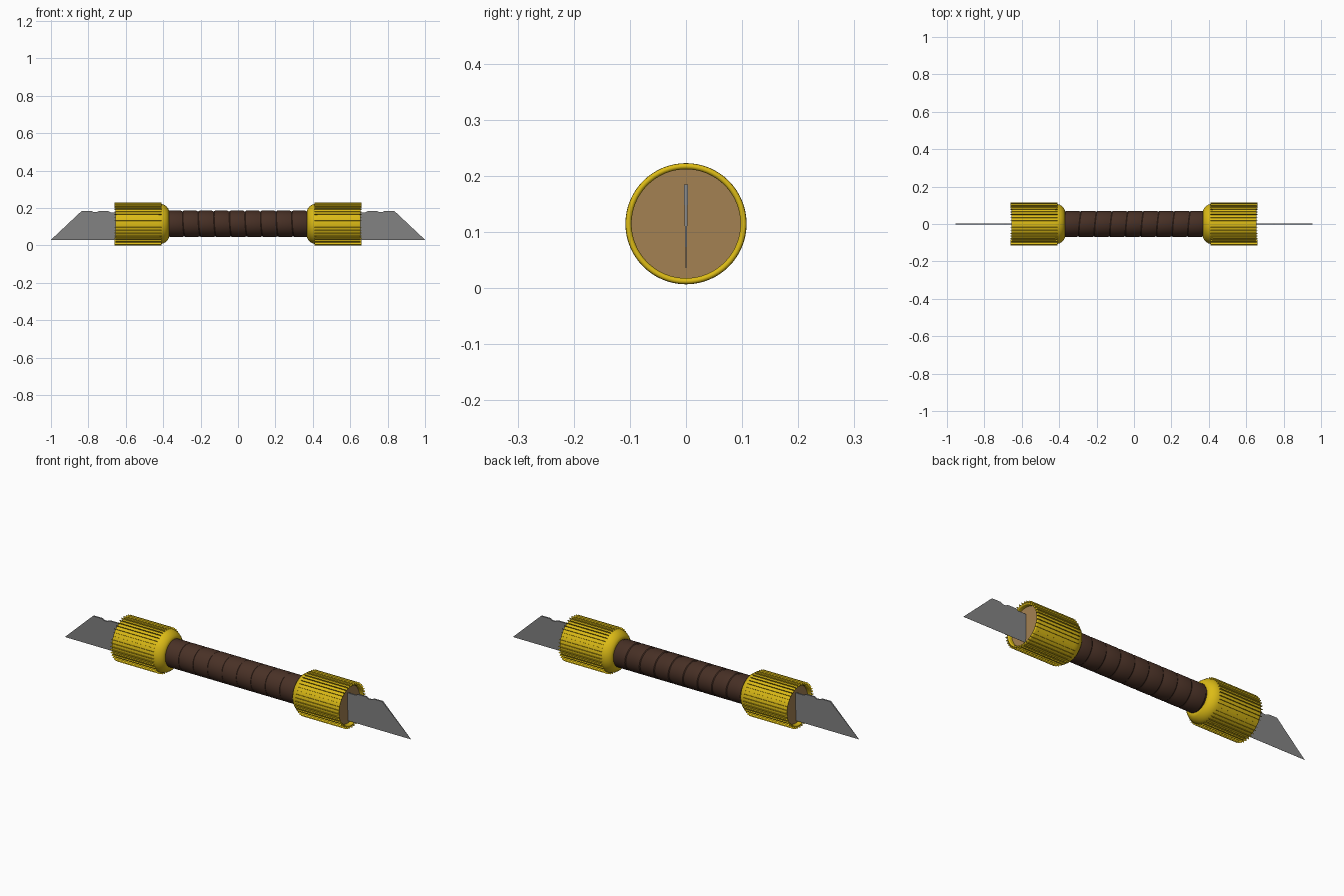
import bpy, bmesh, math

if "Cube" in bpy.data.objects:
    bpy.data.objects.remove(bpy.data.objects["Cube"])

CZ = 0.115  # height of the long axis
SEG = 64


def material(name, rgb):
    m = bpy.data.materials.new(name)
    m.diffuse_color = (*rgb, 1)
    m.use_nodes = True
    m.node_tree.nodes["Principled BSDF"].inputs["Base Color"].default_value = m.diffuse_color
    return m


BRASS = material("brass yellow", (0.72, 0.50, 0.008))
LEATHER = material("dark brown leather", (0.065, 0.030, 0.019))
STEEL = material("blade grey", (0.23, 0.23, 0.23))
WOOD = material("tan wood", (0.37, 0.22, 0.085))


def finish(bm, name, mat, smooth=True, normals=True):
    if normals:
        bmesh.ops.recalc_face_normals(bm, faces=bm.faces)
    me = bpy.data.meshes.new(name)
    bm.to_mesh(me)
    bm.free()
    me.materials.append(mat)
    ob = bpy.data.objects.new(name, me)
    bpy.context.collection.objects.link(ob)
    if smooth:
        bpy.ops.object.select_all(action='DESELECT')
        ob.select_set(True)
        bpy.context.view_layer.objects.active = ob
        bpy.ops.object.shade_smooth_by_angle(angle=math.radians(35))
    return ob


def lathe(name, profile, mat, tilt=0.0, caps=True):
    """Spin (x, radius) points around the x axis; tilt skews the inner rings."""
    bm = bmesh.new()
    rings = []
    for i, (x, r) in enumerate(profile):
        t = tilt if 0 < i < len(profile) - 1 else 0
        ring = []
        for k in range(SEG):
            a = 2 * math.pi * k / SEG
            ring.append(bm.verts.new((x + t * math.cos(a + 0.6), r * math.cos(a), CZ + r * math.sin(a))))
        rings.append(ring)
    for a, b in zip(rings, rings[1:]):
        for k in range(SEG):
            n = (k + 1) % SEG
            bm.faces.new((a[k], a[n], b[n], b[k]))
    if caps:
        bm.faces.new(rings[0])
        bm.faces.new(rings[-1])
    return finish(bm, name, mat)


# Wrapped leather grip: slightly tapered, overlapping tilted turns
grip = [(-0.40, 0.067)]
turns = 9
for i in range(turns):
    x0 = -0.375 + 0.75 * i / turns
    grip += [(x0 + 0.002, 0.0675), (x0 + 0.006, 0.0705), (x0 + 0.074, 0.0705), (x0 + 0.079, 0.0675)]
grip.append((0.40, 0.067))
lathe("leather_grip", grip, LEATHER, tilt=0.008)

for side, s in (("right", 1), ("left", -1)):
    # Collar with a rounded shoulder, rolled rim and hollow mouth
    collar = [(0.372, 0.060), (0.370, 0.074), (0.374, 0.084), (0.383, 0.094),
              (0.396, 0.103), (0.410, 0.107), (0.425, 0.108), (0.648, 0.108)]
    for k in range(1, 7):
        a = math.pi * k / 6
        collar.append((0.650 + 0.006 * math.sin(a), 0.1025 + 0.0055 * math.cos(a)))
    collar.append((0.610, 0.097))
    lathe(side + "_collar", [(s * x, r) for x, r in collar], BRASS)

    # Thin radial knurling fins along the collar
    bm = bmesh.new()
    for k in range(40):
        a = 2 * math.pi * k / 40 + math.pi / 2
        corners = []
        for x, r in ((0.410, 0.104), (0.410, 0.115), (0.660, 0.115), (0.660, 0.104)):
            corners.append(bm.verts.new((s * x, r * math.cos(a), CZ + r * math.sin(a))))
        bm.faces.new(corners)
    finish(bm, side + "_collar_fins", BRASS, smooth=False, normals=False)

    # Recessed wooden plug
    lathe(side + "_plug", [(s * 0.60, 0.0972), (s * 0.635, 0.0972)], WOOD)

    # Wedge blade: sharp lower edge, thicker notched spine
    outline = [(0.60, 0.03), (1.0, 0.03), (0.835, 0.185), (0.785, 0.185), (0.772, 0.178),
               (0.755, 0.178), (0.742, 0.185), (0.695, 0.185), (0.682, 0.177), (0.60, 0.177)]
    bm = bmesh.new()
    half = []
    for d in (-1, 1):
        half.append([bm.verts.new((s * x, d * (0.0003 + 0.0037 * (z - 0.03) / 0.155), z))
                     for x, z in outline])
        bm.faces.new(half[-1])
    for k in range(len(outline)):
        n = (k + 1) % len(outline)
        bm.faces.new((half[0][k], half[0][n], half[1][n], half[1][k]))
    finish(bm, side + "_blade", STEEL, smooth=False)
